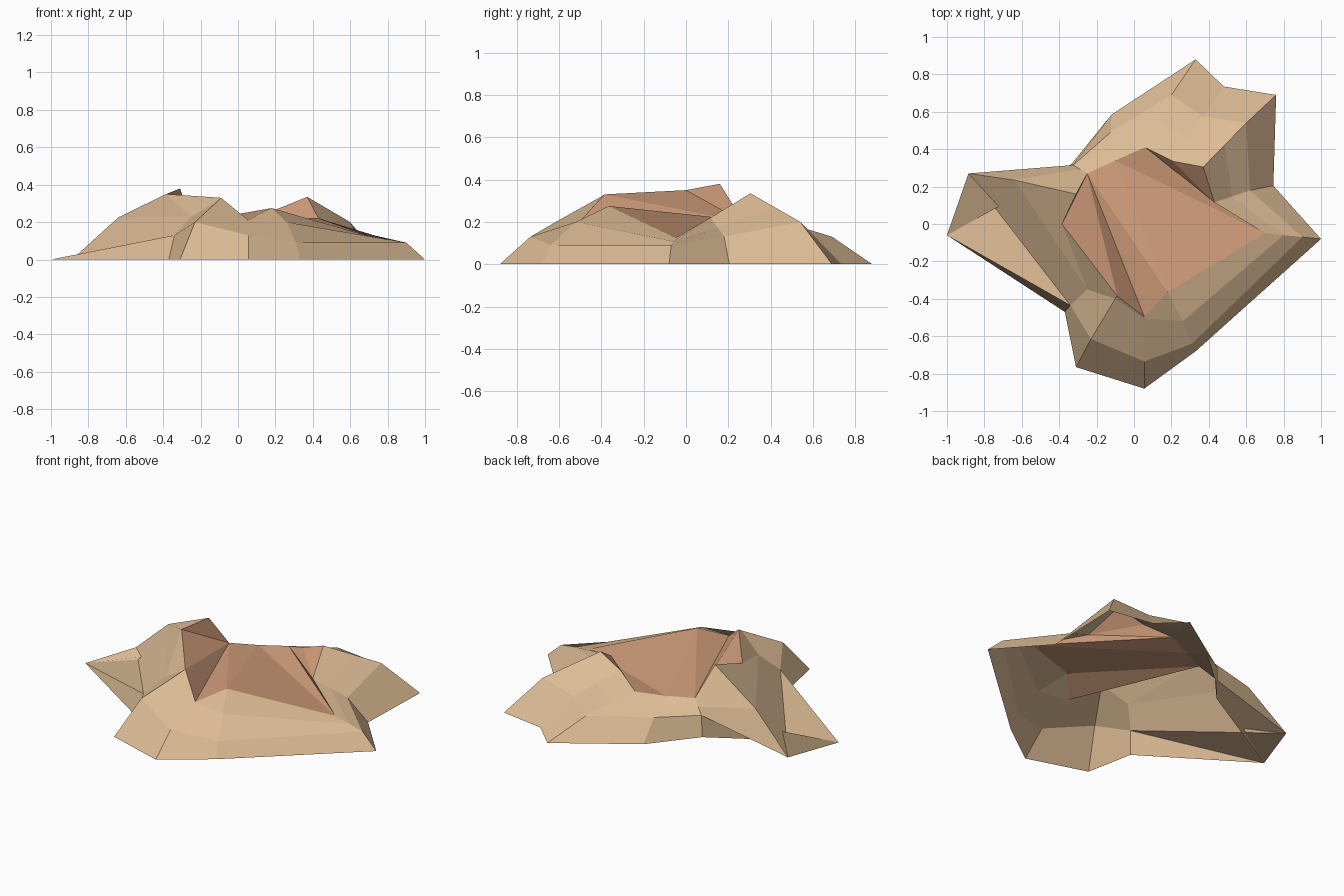
import bpy, bmesh

if "Cube" in bpy.data.objects:
    bpy.data.objects.remove(bpy.data.objects["Cube"])

def material(name, rgb):
    m = bpy.data.materials.new(name)
    m.diffuse_color = (*rgb, 1)
    m.use_nodes = True
    m.node_tree.nodes["Principled BSDF"].inputs["Base Color"].default_value = m.diffuse_color
    return m

def build(name, mat, fill):
    bm = bmesh.new()
    fill(bm)
    me = bpy.data.meshes.new(name)
    bm.to_mesh(me)
    bm.free()
    me.materials.append(mat)
    ob = bpy.data.objects.new(name, me)
    bpy.context.collection.objects.link(ob)
    return ob

# Ridge lines running clockwise round the mound: foot (x, y), then points up to the rim
RIDGES = {
    "A": [(-.37, -.47), (-.34, -.435, .13), (-.25, -.35, .23), (-.385, 0, .35)],
    "B": [(-1, -.06), (-.885, .27, .003), (-.64, .235, .225), (-.31, .16, .38)],
    "C": [(-.335, .32), (-.325, .315, .13), (-.25, .27, .2)],
    "D": [(-.12, .585), (-.125, .49, .13), (-.10, .34, .2)],
    "F": [(.33, .88), (.2, .69, .13), (.06, .41, .21)],
    "G": [(.48, .735), (.37, .575, .165), (.21, .335, .27)],
    "H": [(.76, .69), (.6, .54, .2), (.37, .305, .335)],
    "I": [(.745, .205), (.62, .18, .13), (.43, .115, .22)],
    "J": [(1, -.08), (.9, -.07, .09), (.7, -.05, .125)],
    "K": [(.33, -.68), (.31, -.64, .09), (.26, -.52, .2), (.18, -.365, .275)],
    "L": [(.055, -.88), (.055, -.735, .13), (.055, -.505, .207), (.055, -.495, .21)],
    "M": [(-.31, -.765), (-.23, -.615, .2), (-.1, -.4, .32), (-.09, -.385, .33)],
}

def ridge(points):
    pts = [(*points[0], 0)] + points[1:]
    if len(pts) == 3:   # straight upper slope: add its midpoint
        pts.insert(2, tuple((a + b) / 2 for a, b in zip(pts[1], pts[2])))
    return pts

# Outer slopes: quads between neighbouring ridges, open underneath
def slopes(bm):
    cols = [[bm.verts.new(p) for p in ridge(r)] for r in RIDGES.values()]
    for i, right in enumerate(cols):
        left = cols[(i + 1) % len(cols)]
        for k in range(3):
            a, b, c, d = left[k], right[k], right[k + 1], left[k + 1]
            if i == 0 and k == 0:      # western spur folds along its foot
                bm.faces.new((a, b, c))
                bm.faces.new((a, c, d))
            else:
                bm.faces.new((a, b, c, d))

# Crater: rim points joined by facets
def crater(bm):
    rim = {n: bm.verts.new(r[-1]) for n, r in RIDGES.items()}
    for tri in "CDK DJK CKL CLM CMA CAB DFJ FIJ FGI GHI".split():
        f = bm.faces.new([rim[n] for n in tri])
        f.normal_update()
        if f.normal.z < 0:
            f.normal_flip()

build("outer_slopes", material("sand_tan", (.72, .50, .30)), slopes)
build("crater_floor", material("terracotta", (.64, .34, .20)), crater)
